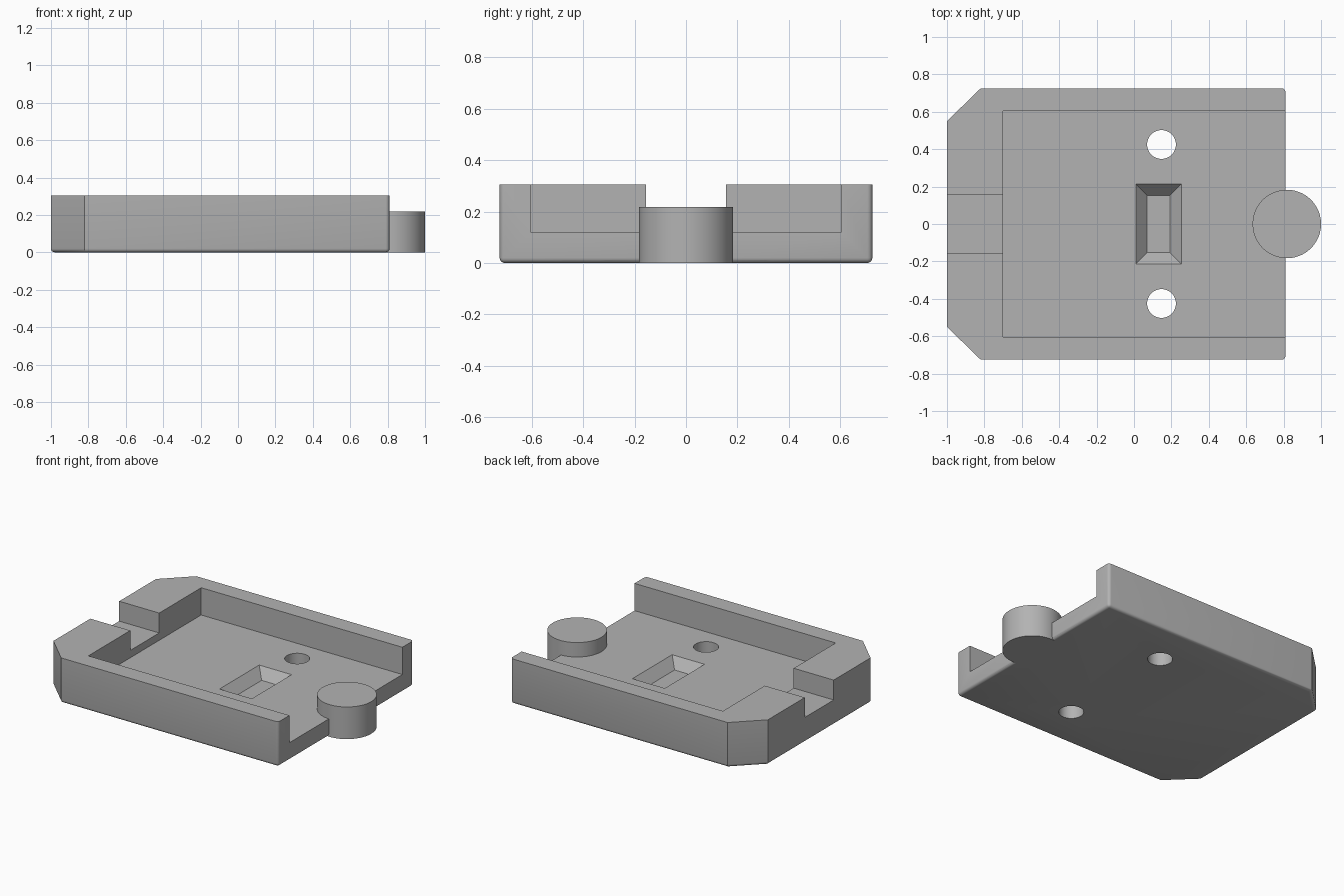
import bpy
import bmesh
import math

cube = bpy.data.objects.get("Cube")
if cube:
    bpy.data.objects.remove(cube, do_unlink=True)

grey = bpy.data.materials.new("plain_grey")
grey.use_nodes = True
colour = (0.45, 0.45, 0.45, 1)
grey.diffuse_color = colour
grey.node_tree.nodes["Principled BSDF"].inputs["Base Color"].default_value = colour


def prism(name, bottom, top, z0, z1, pick=None, radius=0.02):
    """Solid between two matching outlines; edges chosen by pick are rounded."""
    bm = bmesh.new()
    low = [bm.verts.new((x, y, z0)) for x, y in bottom]
    high = [bm.verts.new((x, y, z1)) for x, y in top]
    bm.faces.new(low[::-1])
    bm.faces.new(high)
    n = len(low)
    for i in range(n):
        j = (i + 1) % n
        bm.faces.new((low[i], low[j], high[j], high[i]))
    if pick:
        edges = [e for e in bm.edges if pick(e.verts[0].co, e.verts[1].co)]
        bmesh.ops.bevel(bm, geom=edges, offset=radius, segments=4,
                        profile=0.5, affect='EDGES', clamp_overlap=True)
    bmesh.ops.recalc_face_normals(bm, faces=bm.faces)
    mesh = bpy.data.meshes.new(name)
    bm.to_mesh(mesh)
    bm.free()
    mesh.materials.append(grey)
    obj = bpy.data.objects.new(name, mesh)
    bpy.context.collection.objects.link(obj)
    return obj


def rect(x0, x1, y):
    return [(x0, -y), (x1, -y), (x1, y), (x0, y)]


def circle(cx, cy, r, n):
    return [(cx + r * math.cos(math.tau * i / n),
             cy + r * math.sin(math.tau * i / n)) for i in range(n)]


def combine(target, tool, operation):
    tool.hide_render = True
    mod = target.modifiers.new(tool.name, 'BOOLEAN')
    mod.operation = operation
    mod.solver = 'EXACT'
    mod.object = tool
    bpy.context.view_layer.objects.active = target
    bpy.ops.object.modifier_apply(modifier=mod.name)
    bpy.data.objects.remove(tool, do_unlink=True)


# Body: slab with two cut corners, rounded underneath and at the open end
END, SIDE, HEIGHT, FLOOR = 0.81, 0.725, 0.305, 0.12
outline = [(-1, -0.55), (-0.82, -SIDE), (END, -SIDE),
           (END, SIDE), (-0.82, SIDE), (-1, 0.55)]


def body_edges(a, b):
    under = a.z < 0.001 and b.z < 0.001
    upright = abs(a.z - b.z) > 0.1 and a.x > 0.8
    return under or upright


tray = prism("tray_body", outline, outline, 0, HEIGHT, body_edges)

# Main recess, open at one end, and the shallower notch in the end wall
recess = rect(-0.7, 1.2, 0.605)
combine(tray, prism("recess", recess, recess, FLOOR, 0.5), 'DIFFERENCE')
notch = rect(-1.2, -0.6, 0.155)
combine(tray, prism("notch", notch, notch, 0.17, 0.5), 'DIFFERENCE')

# Sloped pocket in the floor; its outline widens past the floor level
pocket = prism("pocket", rect(0.07, 0.193, 0.153), rect(-0.05, 0.313, 0.273),
               0.055, 0.185)
combine(tray, pocket, 'DIFFERENCE')

# Screw holes
for side in (-1, 1):
    ring = circle(0.147, 0.425 * side, 0.077, 48)
    combine(tray, prism("screw_hole", ring, ring, -0.1, 0.4), 'DIFFERENCE')

# Round stud at the open end
ring = circle(0.817, 0, 0.183, 96)
stud = prism("round_stud", ring, ring, 0, 0.218,
             lambda a, b: abs(a.z - b.z) < 0.001, 0.012)
combine(tray, stud, 'UNION')

bpy.ops.object.select_all(action='DESELECT')
tray.select_set(True)
bpy.context.view_layer.objects.active = tray
bpy.ops.object.shade_smooth_by_angle(angle=math.radians(30))
